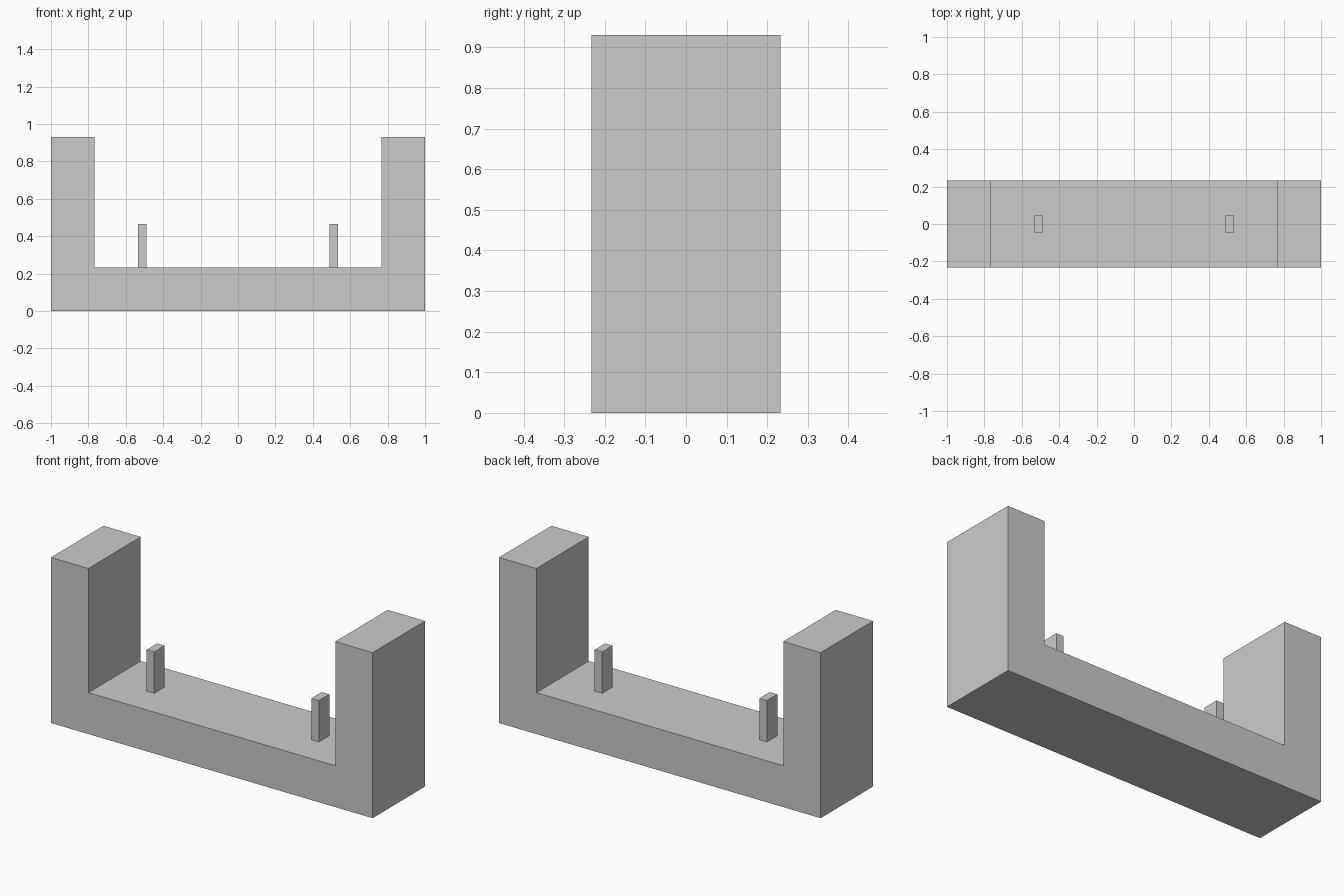
import bpy
import bmesh

if "Cube" in bpy.data.objects:
    bpy.data.objects.remove(bpy.data.objects["Cube"])

U = 2 / 43                       # one module of the design
HALF, DEPTH = 21.5 * U, 10 * U
WALL, BASE, HEIGHT = 5 * U, 5 * U, 20 * U

grey = bpy.data.materials.new("plain_grey")
grey.use_nodes = True
colour = (0.6, 0.6, 0.6, 1)
grey.diffuse_color = colour
grey.node_tree.nodes["Principled BSDF"].inputs["Base Color"].default_value = colour


def extrude_profile(name, points, depth):
    """Extrude an x-z outline along y, centred on y = 0."""
    bm = bmesh.new()
    face = bm.faces.new([bm.verts.new((x, -depth / 2, z)) for x, z in points])
    result = bmesh.ops.extrude_face_region(bm, geom=[face])
    moved = [v for v in result["geom"] if isinstance(v, bmesh.types.BMVert)]
    bmesh.ops.translate(bm, verts=moved, vec=(0, depth, 0))
    bmesh.ops.recalc_face_normals(bm, faces=bm.faces)
    mesh = bpy.data.meshes.new(name)
    bm.to_mesh(mesh)
    bm.free()
    mesh.materials.append(grey)
    obj = bpy.data.objects.new(name, mesh)
    bpy.context.collection.objects.link(obj)
    return obj


# U-shaped bracket: base with an upright at each end
inner = HALF - WALL
right_half = [(-HALF, 0), (-HALF, HEIGHT), (-inner, HEIGHT), (-inner, BASE)]
left_half = [(-x, z) for x, z in reversed(right_half)]
extrude_profile("bracket", right_half + left_half, DEPTH)

# Locating pegs standing on the base
for side, label in ((1, "left"), (-1, "right")):
    x0, x1 = side * 10.5 * U, side * 11.5 * U
    extrude_profile(label + "_peg",
                    [(x0, BASE), (x0, 2 * BASE), (x1, 2 * BASE), (x1, BASE)], 2 * U)
